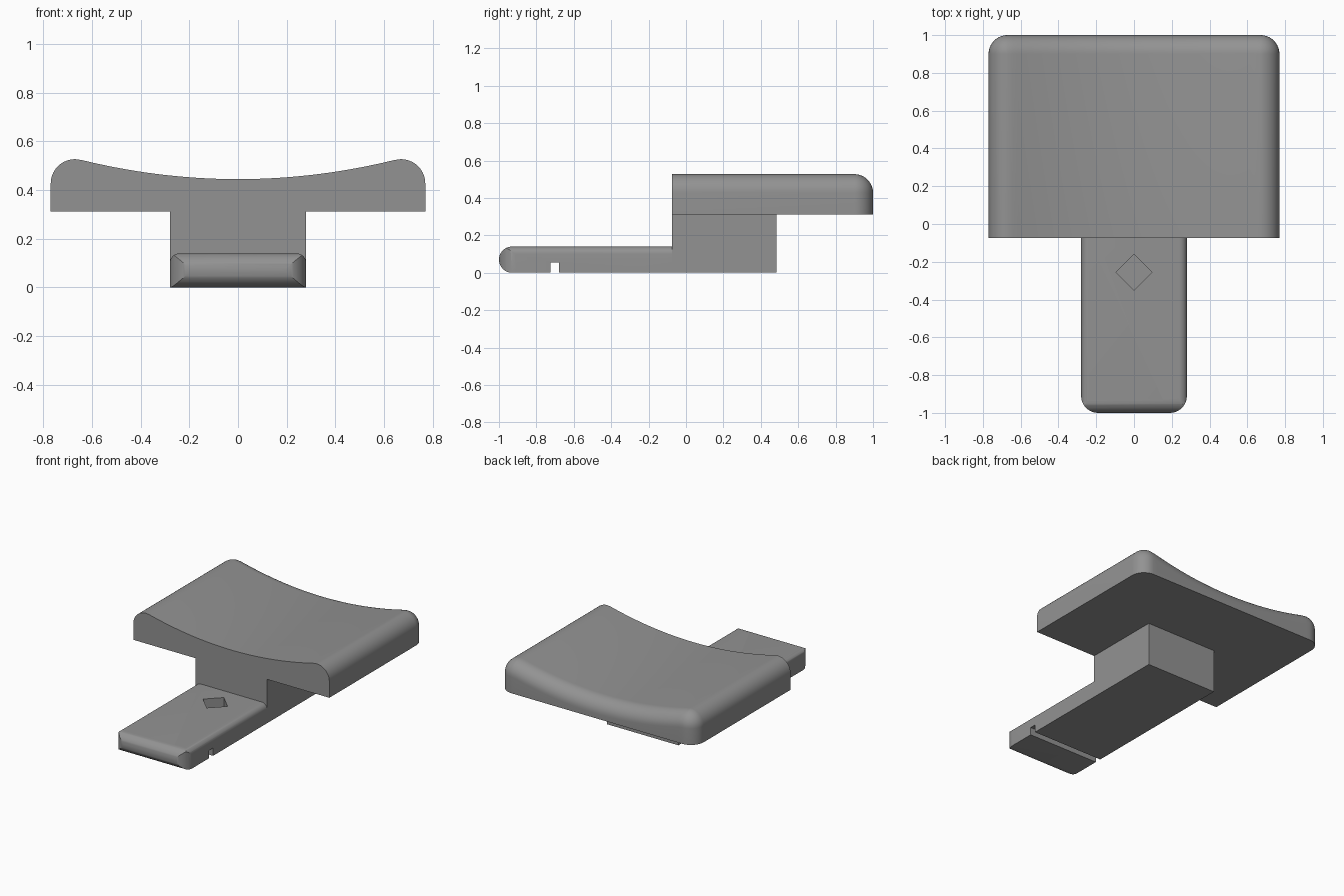
import bpy, bmesh, math
from mathutils import Vector

if "Cube" in bpy.data.objects:
    bpy.data.objects.remove(bpy.data.objects["Cube"])

grey = bpy.data.materials.new("plain grey")
grey.diffuse_color = (0.29, 0.29, 0.29, 1)
grey.use_nodes = True
grey.node_tree.nodes["Principled BSDF"].inputs["Base Color"].default_value = grey.diffuse_color


def finish(obj, angle=30):
    bpy.ops.object.select_all(action='DESELECT')
    obj.select_set(True)
    bpy.context.view_layer.objects.active = obj
    bpy.ops.object.shade_smooth_by_angle(angle=math.radians(angle))


def make_object(name, bm):
    bmesh.ops.remove_doubles(bm, verts=bm.verts, dist=1e-5)
    bmesh.ops.recalc_face_normals(bm, faces=bm.faces)
    mesh = bpy.data.meshes.new(name)
    bm.to_mesh(mesh)
    bm.free()
    mesh.materials.append(grey)
    obj = bpy.data.objects.new(name, mesh)
    bpy.context.collection.objects.link(obj)
    return obj


def prism(name, outline, axis, lo, hi):
    """Extrude a 2D outline along one axis."""
    def place(p, t):
        c = list(p)
        c.insert(axis, t)
        return c
    bm = bmesh.new()
    face = bm.faces.new([bm.verts.new(place(p, lo)) for p in outline])
    grown = bmesh.ops.extrude_face_region(bm, geom=[face])
    shift = Vector((0, 0, 0))
    shift[axis] = hi - lo
    bmesh.ops.translate(bm, vec=shift,
                        verts=[v for v in grown['geom'] if isinstance(v, bmesh.types.BMVert)])
    return make_object(name, bm)


def arc(cx, cy, r, start, end, steps=10):
    return [(cx + r * math.cos(math.radians(start + (end - start) * i / steps)),
             cy + r * math.sin(math.radians(start + (end - start) * i / steps)))
            for i in range(steps + 1)]


def carve(obj, cutter, operation):
    mod = obj.modifiers.new(operation.lower(), 'BOOLEAN')
    mod.operation, mod.solver, mod.object = operation, 'EXACT', cutter
    bpy.ops.object.select_all(action='DESELECT')
    obj.select_set(True)
    bpy.context.view_layer.objects.active = obj
    bpy.ops.object.modifier_apply(modifier=mod.name)
    bpy.data.objects.remove(cutter)


W, FRONT, BACK, BASE, STEM = 0.77, -0.075, 1.0, 0.312, 0.28

# Tongue: rounded plan, rounded nose and rounded upper side edges intersected
r = 0.09
tongue = prism("tongue", [(STEM, FRONT), (-STEM, FRONT)]
               + arc(-STEM + r, -1 + r, r, 180, 270)
               + arc(STEM - r, -1 + r, r, 270, 360), 2, 0, 0.14)
nose = prism("nose_cutter", [(0.2, 0), (0.2, 0.14)]
             + arc(-0.93, 0.07, 0.07, 90, 270, 20), 0, -0.5, 0.5)
carve(tongue, nose, 'INTERSECT')
edges = prism("edge_cutter", [(-STEM, -0.1), (STEM, -0.1)]
              + arc(STEM - 0.04, 0.1, 0.04, 0, 90)
              + arc(-STEM + 0.04, 0.1, 0.04, 90, 180), 1, -1.2, 0.3)
carve(tongue, edges, 'INTERSECT')

# Cross slot below and diamond pocket above
slot = prism("slot_cutter", [(-0.725, -0.1), (-0.68, -0.1), (-0.68, 0.055), (-0.725, 0.055)],
             0, -0.5, 0.5)
carve(tongue, slot, 'DIFFERENCE')
pocket = prism("pocket_cutter", arc(0, -0.255, 0.096, 0, 270, 3), 2, 0.04, 0.3)
carve(tongue, pocket, 'DIFFERENCE')
finish(tongue)

# Stem block under the saddle
stem = prism("stem", [(-STEM, FRONT), (STEM, FRONT), (STEM, 0.485), (-STEM, 0.485)], 2, 0, BASE)
finish(stem)

# Saddle plate: hollow top, filleted along the sides and back
R = 0.1
TAN = 0.646                                   # where the hollow meets the side fillet


def drop(d):
    return R - math.sqrt(max(0, R * R - max(0, R - d) ** 2))


def side_profile(x):
    x = abs(x)
    if x < TAN:
        return 0.445 + 0.19 * x * x
    return 0.4272 + math.sqrt(max(0, R * R - (x - W + R) ** 2))


def height(x, d):
    return side_profile(x) + drop(W - abs(x)) - drop(d)


def rim(d):
    """Open U outline inset by d, running right front to left front."""
    q, cx, cy = R - d, W - R, BACK - R
    pts = [(W - d, FRONT)] + arc(cx, cy, q, 0, 90, 10)
    pts += [(cx - 2 * cx * i / 48, BACK - d) for i in range(1, 48)]
    return pts + arc(-cx, cy, q, 90, 180, 10) + [(-W + d, FRONT)]


bm = bmesh.new()
insets = [R * (1 - math.cos(math.radians(9 * i))) for i in range(11)]
rings = [[bm.verts.new((x, y, BASE)) for x, y in rim(0)]]
for d in insets:
    rings.append([bm.verts.new((x, y, height(x, d))) for x, y in rim(d)])
for a, b in zip(rings, rings[1:]):
    for i in range(len(a) - 1):
        bm.faces.new((a[i], a[i + 1], b[i + 1], b[i]))
# Hollow top, strip by strip from the back fillet to the front edge
inner = rings[-1][11:-11]
front = [bm.verts.new((v.co.x, FRONT, v.co.z)) for v in inner]
for i in range(len(inner) - 1):
    bm.faces.new((inner[i], inner[i + 1], front[i + 1], front[i]))
bm.faces.new(rings[0])                        # underside
bm.faces.new([k[0] for k in rings[:-1]] + front + [k[-1] for k in rings[-2::-1]])
bmesh.ops.dissolve_degenerate(bm, dist=1e-6, edges=bm.edges)
saddle = make_object("saddle_plate", bm)
finish(saddle)
